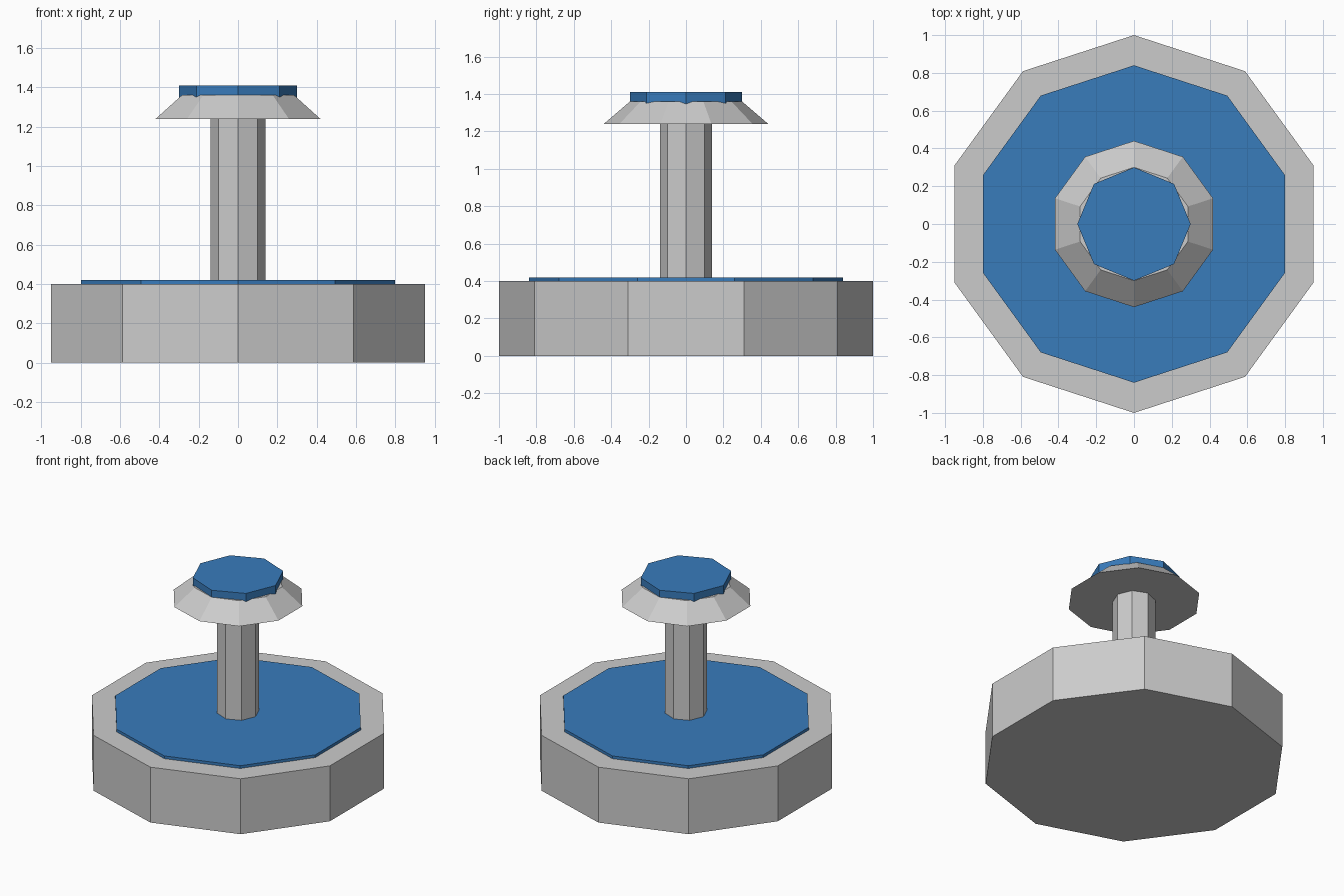
import bpy, bmesh, math

if "Cube" in bpy.data.objects:
    bpy.data.objects.remove(bpy.data.objects["Cube"])

water = bpy.data.materials.new("water_blue")
water.diffuse_color = (0.04, 0.2, 0.5, 1)
water.use_nodes = True
water.node_tree.nodes["Principled BSDF"].inputs["Base Color"].default_value = water.diffuse_color


def prism(name, sides, r_bottom, r_top, z0, z1, mat=None):
    """Flat-sided prism or frustum with a corner on the +y axis."""
    bm = bmesh.new()
    rings = []
    for r, z in ((r_bottom, z0), (r_top, z1)):
        ring = []
        for i in range(sides):
            a = math.pi / 2 + 2 * math.pi * i / sides
            ring.append(bm.verts.new((r * math.cos(a), r * math.sin(a), z)))
        rings.append(ring)
    low, high = rings
    bm.faces.new(low[::-1])
    bm.faces.new(high)
    for i in range(sides):
        j = (i + 1) % sides
        bm.faces.new((low[i], low[j], high[j], high[i]))
    mesh = bpy.data.meshes.new(name)
    bm.to_mesh(mesh)
    bm.free()
    if mat:
        mesh.materials.append(mat)
    obj = bpy.data.objects.new(name, mesh)
    bpy.context.collection.objects.link(obj)
    return obj


# Stone basin and its pool
prism("basin", 10, 1.0, 1.0, 0.0, 0.40)
prism("pool_water", 10, 0.84, 0.84, 0.38, 0.42, water)

# Central column carrying the flared cap
prism("column", 8, 0.14, 0.14, 0.40, 1.26)
prism("cap", 10, 0.44, 0.30, 1.24, 1.36)

# Water disc on top
prism("top_water", 8, 0.30, 0.30, 1.31, 1.41, water)
